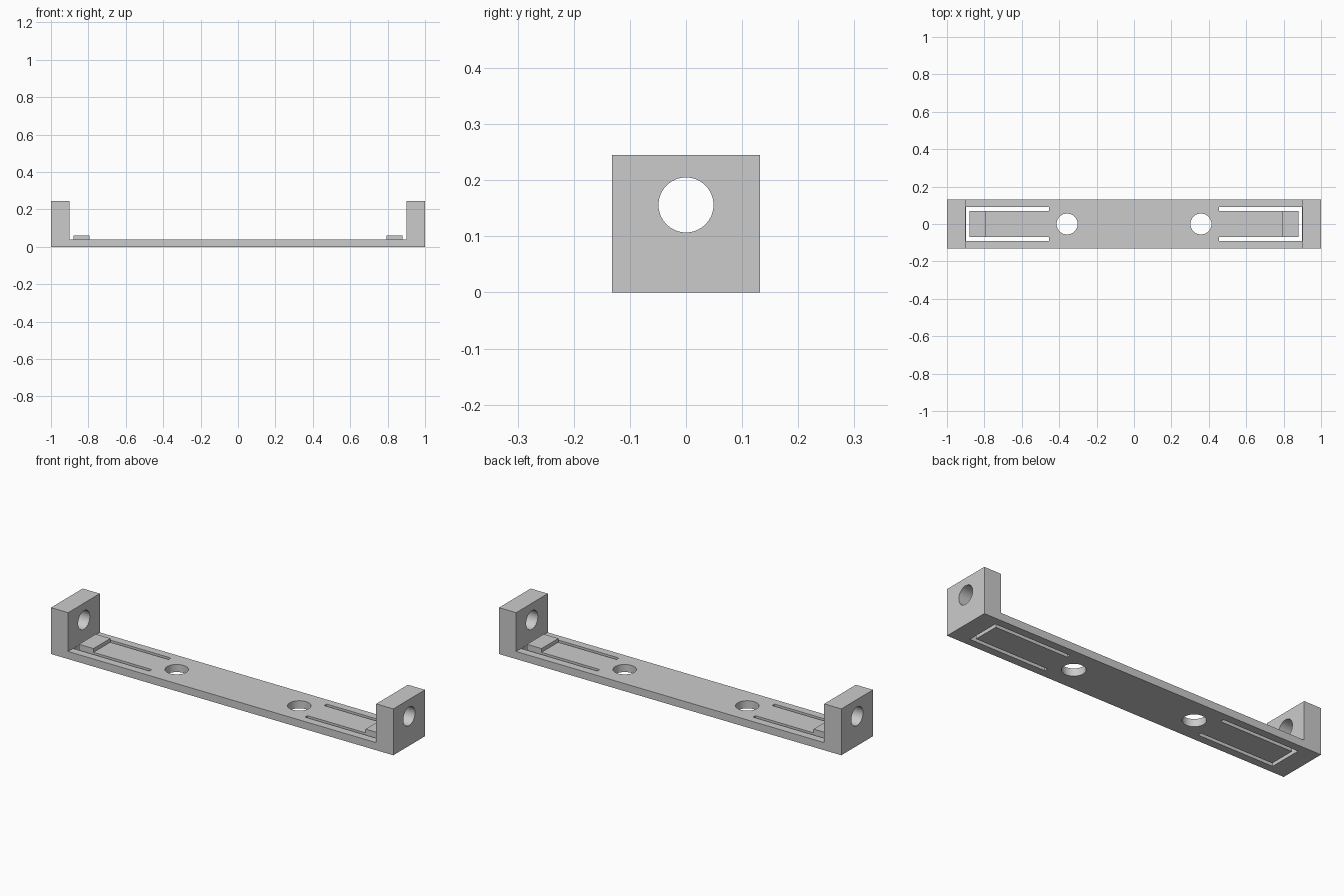
import bpy, bmesh
from math import cos, sin, pi, radians
from mathutils import Vector

if "Cube" in bpy.data.objects:
    bpy.data.objects.remove(bpy.data.objects["Cube"])

AXES = {'X': lambda a, b, c: (c, a, b), 'Y': lambda a, b, c: (a, c, b), 'Z': lambda a, b, c: (a, b, c)}


def prism(bm, pts, axis, lo, hi):
    """Extrude a closed 2D outline along an axis."""
    place = AXES[axis]
    face = bm.faces.new([bm.verts.new(place(a, b, lo)) for a, b in pts])
    ext = bmesh.ops.extrude_face_region(bm, geom=[face], use_keep_orig=True)
    move = Vector(place(0, 0, hi - lo))
    for v in ext['geom']:
        if isinstance(v, bmesh.types.BMVert):
            v.co += move


def circle(a, b, r, n=64):
    return [(a + r * cos(2 * pi * i / n), b + r * sin(2 * pi * i / n)) for i in range(n)]


def rect(a0, a1, b0, b1):
    return [(a0, b0), (a1, b0), (a1, b1), (a0, b1)]


def finish(bm, name):
    bmesh.ops.recalc_face_normals(bm, faces=bm.faces[:])
    mesh = bpy.data.meshes.new(name)
    bm.to_mesh(mesh)
    bm.free()
    obj = bpy.data.objects.new(name, mesh)
    bpy.context.collection.objects.link(obj)
    return obj


W, T, H = 0.132, 0.04, 0.245   # half width, plate thickness, end height

# Plate with upright ends, one U profile
bm = bmesh.new()
prism(bm, [(-1, 0), (1, 0), (1, H), (0.9, H), (0.9, T), (-0.9, T), (-0.9, H), (-1, H)], 'Y', -W, W)
bracket = finish(bm, "bracket")

# Catches on the spring tongues (oversized, trimmed by the slots)
bm = bmesh.new()
for s in (-1, 1):
    prism(bm, rect(s * 0.795, s * 0.89, -0.08, 0.08), 'Z', 0.02, 0.06)
catches = finish(bm, "tongue_catches")

# Cutters: U slots around the tongues, screw holes, pivot hole
bm = bmesh.new()
for s in (-1, 1):
    slot = [(0.455, -0.09), (0.899, -0.09), (0.899, 0.09), (0.455, 0.09),
            (0.455, 0.07), (0.88, 0.07), (0.88, -0.07), (0.455, -0.07)]
    prism(bm, [(s * x, y) for x, y in slot], 'Z', -0.1, 0.1)
    prism(bm, circle(s * 0.358, 0, 0.056), 'Z', -0.1, 0.1)
prism(bm, circle(0, 0.156, 0.049), 'X', -1.1, 1.1)
cutter = finish(bm, "hole_cutter")

for tool, op in ((catches, 'UNION'), (cutter, 'DIFFERENCE')):
    tool.hide_render = True
    mod = bracket.modifiers.new(tool.name, 'BOOLEAN')
    mod.operation, mod.object, mod.solver = op, tool, 'EXACT'

# Bake the booleans and smooth only the round holes
bpy.context.view_layer.objects.active = bracket
bracket.select_set(True)
for mod in list(bracket.modifiers):
    bpy.ops.object.modifier_apply(modifier=mod.name)
for tool in (catches, cutter):
    bpy.data.objects.remove(tool)
bpy.ops.object.shade_smooth_by_angle(angle=radians(30))
